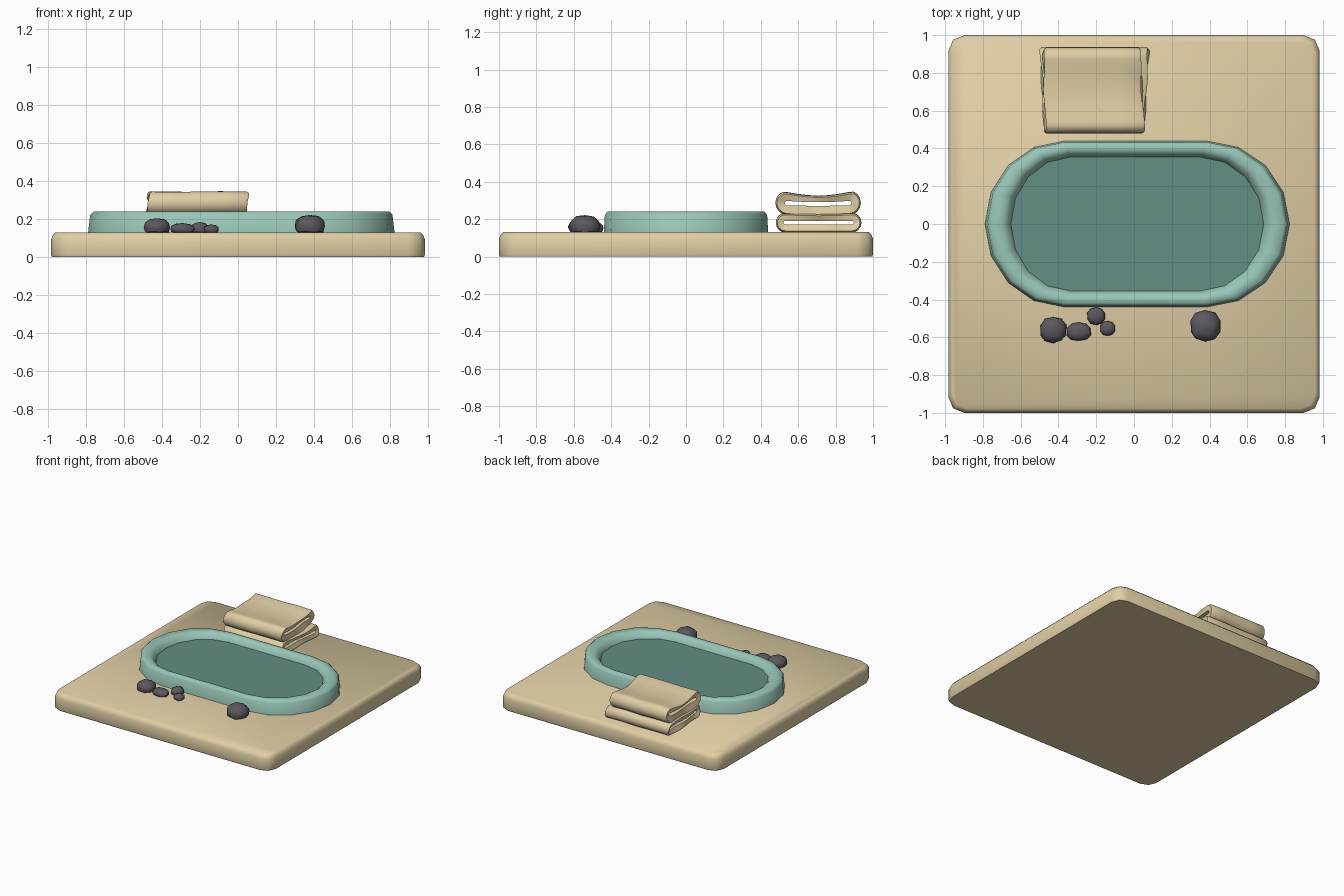
import bpy, bmesh, math, random
from mathutils import Vector

if "Cube" in bpy.data.objects:
    bpy.data.objects.remove(bpy.data.objects["Cube"])

random.seed(4)


def material(name, rgb):
    m = bpy.data.materials.new(name)
    lin = [((c / 255 + 0.055) / 1.055) ** 2.4 for c in rgb]
    m.diffuse_color = (*lin, 1)
    m.use_nodes = True
    m.node_tree.nodes["Principled BSDF"].inputs["Base Color"].default_value = m.diffuse_color
    return m


sand = material("sand", (224, 206, 165))
teal = material("pale_teal", (153, 198, 184))
water_mat = material("deep_teal", (99, 142, 133))
stone = material("dark_stone", (92, 88, 95))


def finish(name, bm, mat, angle=40):
    bmesh.ops.recalc_face_normals(bm, faces=bm.faces)
    me = bpy.data.meshes.new(name)
    bm.to_mesh(me)
    bm.free()
    me.materials.append(mat)
    ob = bpy.data.objects.new(name, me)
    bpy.context.collection.objects.link(ob)
    bpy.ops.object.select_all(action='DESELECT')
    ob.select_set(True)
    bpy.context.view_layer.objects.active = ob
    bpy.ops.object.shade_smooth_by_angle(angle=math.radians(angle))
    return ob


def loft(name, rings, mat, caps=True, closed=False, angle=40):
    """Skin a list of equal-length point rings."""
    bm = bmesh.new()
    rows = [[bm.verts.new(p) for p in r] for r in rings]
    n = len(rows[0])
    pairs = list(zip(rows, rows[1:])) + ([(rows[-1], rows[0])] if closed else [])
    for a, b in pairs:
        for i in range(n):
            j = (i + 1) % n
            bm.faces.new((a[i], a[j], b[j], b[i]))
    if caps:
        bm.faces.new(rows[0])
        bm.faces.new(rows[-1])
    return finish(name, bm, mat, angle)


# Base slab: rounded square with a softened top edge
def slab_ring(inset, z, r=0.085, seg=2):
    pts = []
    for k, (sx, sy) in enumerate([(1, 1), (-1, 1), (-1, -1), (1, -1)]):
        for i in range(seg + 1):
            a = (k + i / seg) * math.pi / 2
            rr = r - inset * 0.3
            pts.append((sx * (0.983 - inset - rr) + rr * math.cos(a),
                        sy * (1.0 - inset - rr) + rr * math.sin(a), z))
    return pts


loft("base_slab", [slab_ring(0.004, 0), slab_ring(0, 0.012), slab_ring(0, 0.095),
                   slab_ring(0.008, 0.115), slab_ring(0.022, 0.13)], sand, angle=65)


# Pool: stadium outline with eight segments at each end
def pool_ring(dx, dy, z):
    pts = []
    for side, cx, rx in ((1, 0.385 - dy * 0.4, 0.44), (-1, -0.37 + dy * 0.4, 0.42)):
        ex = rx - dx + dy * 0.4
        for i in range(9):
            a = -math.pi / 2 + math.pi * i / 8
            pts.append((cx + side * ex * math.cos(a),
                        side * (0.44 - dy) * math.sin(a), z))
    return pts


loft("pool_rim", [pool_ring(0, 0, 0.12), pool_ring(0.012, 0.006, 0.222),
                  pool_ring(0.03, 0.02, 0.24), pool_ring(0.09, 0.05, 0.24),
                  pool_ring(0.115, 0.07, 0.225), pool_ring(0.145, 0.09, 0.18),
                  pool_ring(0.145, 0.09, 0.12)],
     teal, caps=False, closed=True, angle=65)

loft("pool_water", [pool_ring(0.135, 0.085, 0.15), pool_ring(0.135, 0.085, 0.19)],
     water_mat)


# Towels: each a flattened loop of cloth, open at both ends
def towel(name, y0, y1, z0, z1, sag, slit, left, right):
    yc, hy, hz = (y0 + y1) / 2, (y1 - y0) / 2, (z1 - z0) / 2

    def loop(r, dip_scale=1.0):
        # rounded outline of half height r, dipping in the middle of the top
        pts = []
        for k, s in enumerate((1, -1)):
            for i in range(9):
                a = -math.pi / 2 + math.pi * (i / 8 + k)
                pts.append((s * (hy - hz) + r * math.cos(a), r * math.sin(a)))
            for i in range(1, 6):
                pts.append((s * (hy - hz) * (1 - i / 3), s * r))
        out = []
        for y, z in pts:
            dip = sag * max(0, 1 - (y / (hy * 0.85)) ** 2) * dip_scale
            weight = 1.0 if z > 0 else 0.3
            out.append((yc + y, (z0 + z1) / 2 + z - dip * weight))
        return out

    outer, mid, inner = loop(hz), loop(hz - 0.008), loop(slit, 0.35)

    def at(points, ends, inset):
        res = []
        for y, z in points:
            t = (y - y0) / (y1 - y0)
            x = ends[0] * (1 - t) + ends[1] * t
            wave = 0.006 * math.sin(9 * t + z * 40)
            res.append((x + inset + wave, y, z))
        return res

    rings = [at(mid, left, 0), at(outer, left, 0.012)]
    for f in (0.25, 0.5, 0.75):
        ends = [l + (r - l) * f for l, r in zip(left, right)]
        rings.append([(x, y, z + 0.003 * math.sin(f * 11 + y * 14))
                      for x, y, z in at(outer, ends, 0)])
    rings += [at(outer, right, -0.012), at(mid, right, 0),
              at(inner, right, -0.01), at(inner, left, 0.01)]
    loft(name, rings, sand, caps=False, closed=True, angle=55)


towel("lower_towel", 0.48, 0.938, 0.13, 0.232, 0.006, 0.01,
      (-0.475, -0.495), (0.05, 0.078))
towel("upper_towel", 0.478, 0.935, 0.224, 0.35, 0.026, 0.013,
      (-0.47, -0.48), (0.055, 0.03))


# Stones: lumpy faceted balls resting on the slab, widest low down
def rock(name, x, y, rx, ry, top):
    bm = bmesh.new()
    bmesh.ops.create_icosphere(bm, subdivisions=2, radius=1)
    mid = 0.13 + (top - 0.13) * 0.35
    for v in bm.verts:
        d = Vector([math.copysign(abs(c) ** 0.85, c) for c in v.co[:2]] + [v.co.z])
        d *= random.uniform(0.94, 1.02)
        v.co = (x + d.x * rx, y + d.y * ry, max(0.125, mid + d.z * (top - mid)))
    finish(name, bm, stone, 35)


for i, spec in enumerate([(-0.428, -0.56, 0.072, 0.071, 0.206),
                          (-0.292, -0.57, 0.067, 0.051, 0.180),
                          (-0.20, -0.488, 0.05, 0.048, 0.186),
                          (-0.14, -0.553, 0.04, 0.04, 0.172),
                          (0.377, -0.54, 0.083, 0.085, 0.225)]):
    rock("stone_%d" % (i + 1), *spec)
